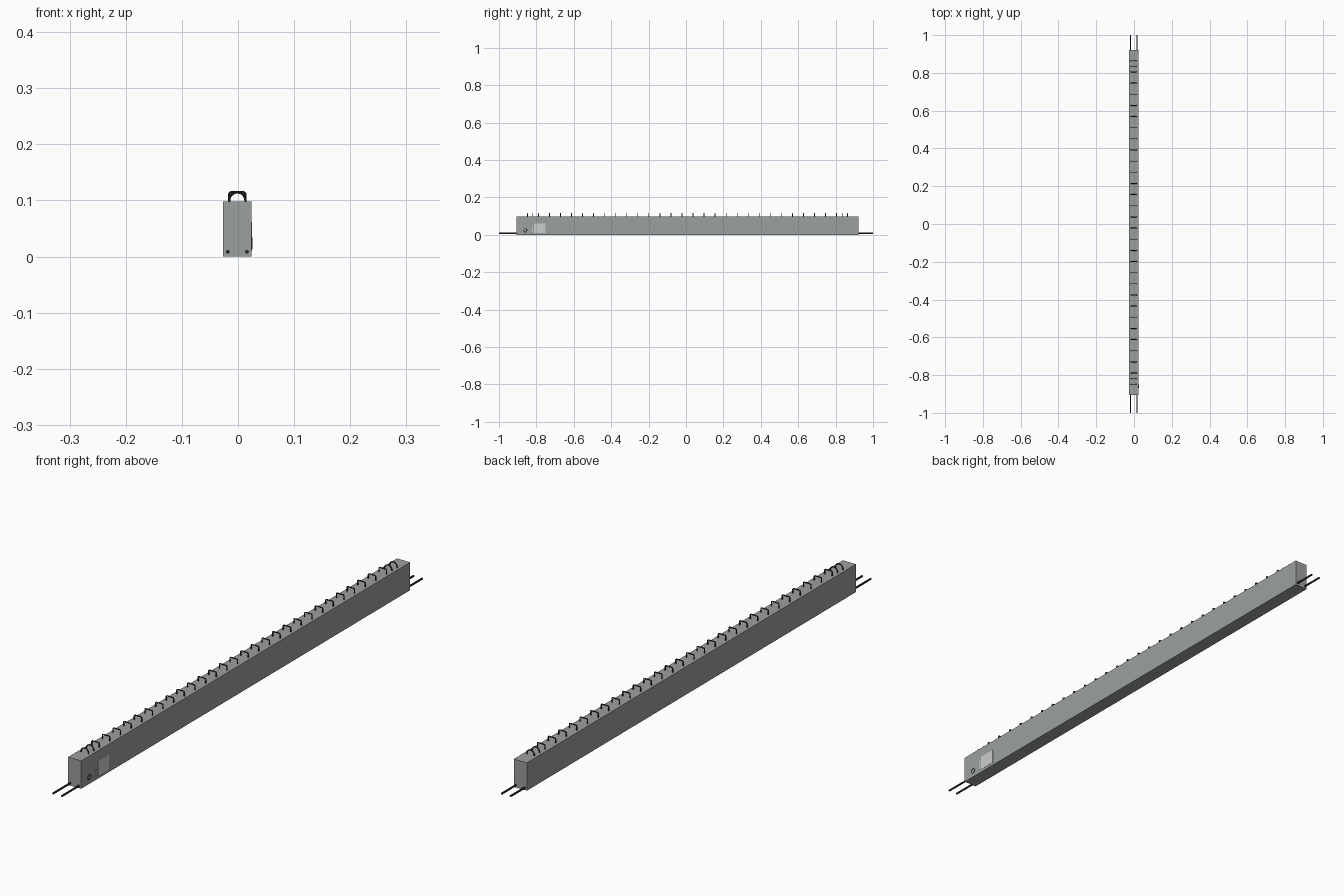
import bpy, math

if "Cube" in bpy.data.objects:
    bpy.data.objects.remove(bpy.data.objects["Cube"])

def material(name, rgb):
    m = bpy.data.materials.new(name)
    m.diffuse_color = (*rgb, 1)
    m.use_nodes = True
    m.node_tree.nodes["Principled BSDF"].inputs["Base Color"].default_value = m.diffuse_color
    return m

concrete = material("concrete grey", (0.33, 0.35, 0.345))
steel = material("dark steel", (0.03, 0.03, 0.03))
paper = material("label light grey", (0.60, 0.61, 0.61))
ink = material("ink dark grey", (0.06, 0.06, 0.06))

CX = -0.0012          # beam centre in x
CY = 0.008            # beam centre in y
SIDE = 0.0242         # right face of the beam

def box(name, x0, x1, y0, y1, z0, z1, mat):
    bpy.ops.mesh.primitive_cube_add(size=1, location=((x0+x1)/2, (y0+y1)/2, (z0+z1)/2))
    o = bpy.context.object
    o.name = name
    o.scale = (x1-x0, y1-y0, z1-z0)
    bpy.ops.object.transform_apply(location=False, rotation=False, scale=True)
    o.data.materials.append(mat)
    return o

def wire(name, paths, radius, mat, cyclic=False):
    """Round bar swept along each path, turned into one mesh."""
    c = bpy.data.curves.new(name, 'CURVE')
    c.dimensions = '3D'
    c.bevel_depth = radius
    c.bevel_resolution = 2
    c.use_fill_caps = True
    for pts in paths:
        s = c.splines.new('POLY')
        s.points.add(len(pts) - 1)
        for p, q in zip(s.points, pts):
            p.co = (*q, 1)
        s.use_cyclic_u = cyclic
    o = bpy.data.objects.new(name, c)
    bpy.context.collection.objects.link(o)
    c.materials.append(mat)
    bpy.ops.object.select_all(action='DESELECT')
    o.select_set(True)
    bpy.context.view_layer.objects.active = o
    bpy.ops.object.convert(target='MESH')
    bpy.ops.object.shade_smooth_by_angle()
    return o

def stirrup(y, corner):
    """Bent loop: legs rise out of the concrete and round over at the top."""
    half, top, base = 0.0145, 0.1145, 0.09
    pts = [(CX - half, y, base)]
    for side in (-1, 1):
        for i in range(6):
            a = math.pi/2 * i/5
            if side == 1:
                a = math.pi/2 - a
            pts.append((CX + side*(half - corner + corner*math.cos(a)), y,
                        top - corner + corner*math.sin(a)))
    pts.append((CX + half, y, base))
    return pts

# Concrete beam
box("concrete_beam", CX-0.0254, SIDE, -0.905, 0.921, 0, 0.098, concrete)

# Two long reinforcing bars
wire("reinforcing_bars", [[(CX+s*0.017, -1, 0.0085), (CX+s*0.017, 1, 0.0085)]
                          for s in (-1, 1)], 0.0034, steel)

# Evenly spaced square stirrups, with two rounder ones close together at each end
wire("stirrups", [stirrup(CY - 0.797 + i*1.594/27, 0.004) for i in range(28)], 0.0021, steel)
wire("end_stirrups", [stirrup(CY + s*d, 0.0144) for s in (-1, 1) for d in (0.827, 0.856)],
     0.0021, steel)

# Paper label with a narrow printed strip, on the right face
box("label", SIDE-0.001, SIDE+0.0006, -0.813, -0.75, 0.010, 0.062, paper)
for i in range(3):
    z = 0.014 + i*0.012
    box("label_print", SIDE-0.001, SIDE+0.0006, -0.824, -0.818, z, z+0.008, paper)

# Small raised ring mark beside the label
ring = [(SIDE+0.0005, -0.859+0.009*math.cos(a), 0.024+0.009*math.sin(a))
        for a in [2*math.pi*i/12 for i in range(12)]]
wire("ring_mark", [ring], 0.0014, ink, cyclic=True)
